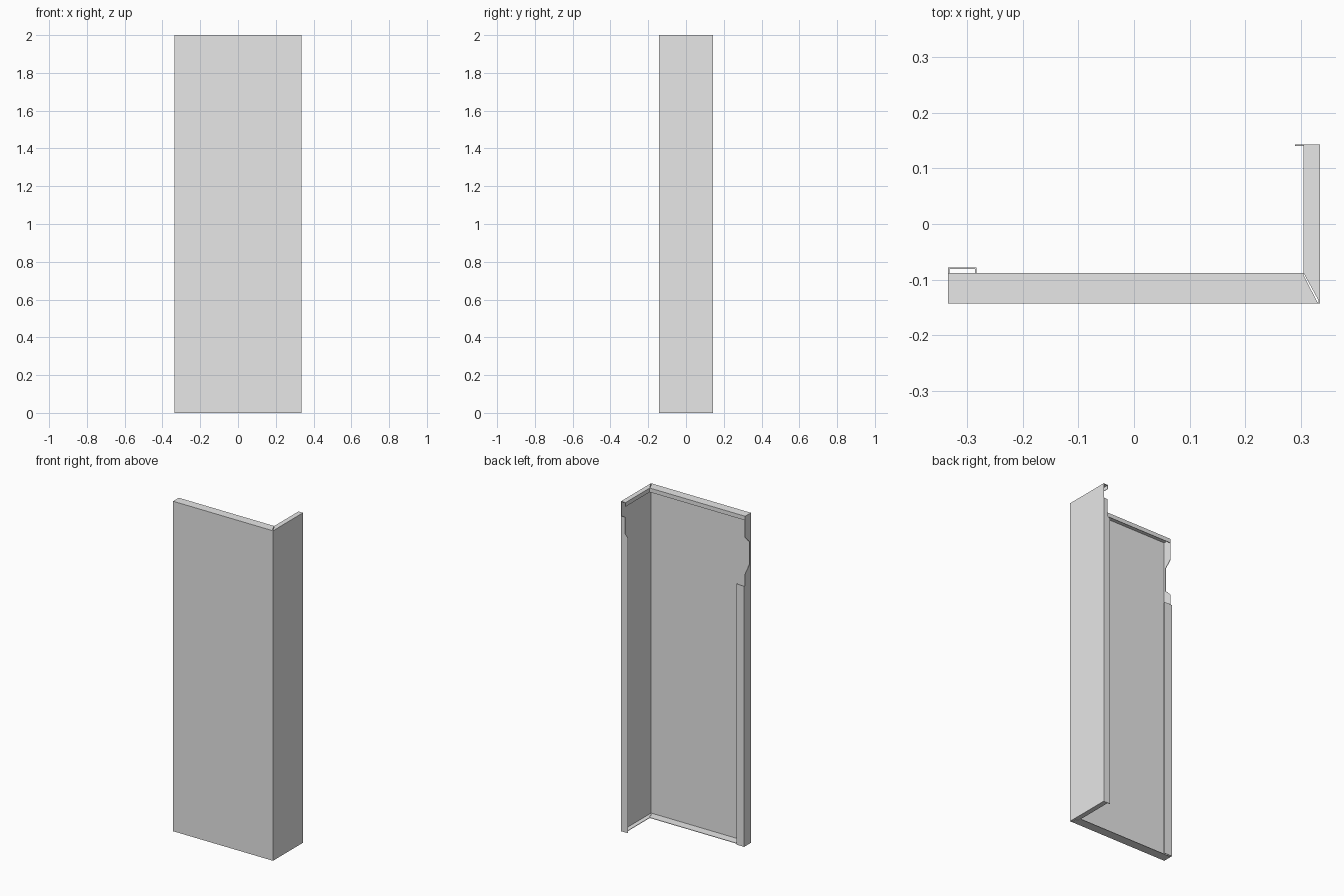
import bpy
import bmesh
from mathutils import Vector

cube = bpy.data.objects.get("Cube")
if cube:
    bpy.data.objects.remove(cube, do_unlink=True)

grey = bpy.data.materials.new("light_grey_metal")
grey.use_nodes = True
colour = (0.8, 0.8, 0.8, 1)
grey.diffuse_color = colour
grey.node_tree.nodes["Principled BSDF"].inputs["Base Color"].default_value = colour

# Overall extents, sheet thickness and depths of the folded edges
X, Y, H, T = 0.335, 0.143, 2.0, 0.003
FRONT_EDGE = -0.088
SIDE_EDGE = 0.305
LIP = 0.025


def sheet(name, outline, axis, start, end):
    """Extrude a flat outline along an axis; outline holds the other two coordinates in order."""
    def point(p, d):
        c = list(p)
        c.insert(axis, d)
        return Vector(c)

    bm = bmesh.new()
    face = bm.faces.new([bm.verts.new(point(p, start)) for p in outline])
    grown = bmesh.ops.extrude_face_region(bm, geom=[face])
    verts = [g for g in grown["geom"] if isinstance(g, bmesh.types.BMVert)]
    shift = point((0, 0), end - start)
    bmesh.ops.translate(bm, verts=verts, vec=shift)
    bmesh.ops.recalc_face_normals(bm, faces=bm.faces)
    mesh = bpy.data.meshes.new(name)
    bm.to_mesh(mesh)
    bm.free()
    mesh.materials.append(grey)
    obj = bpy.data.objects.new(name, mesh)
    bpy.context.collection.objects.link(obj)
    return obj


def rect(a0, a1, b0, b1):
    return [(a0, b0), (a1, b0), (a1, b1), (a0, b1)]


# Main panels meeting at the front corner
sheet("front_panel", rect(-X, X, 0, H), 1, -Y, -Y + T)
sheet("side_panel", rect(-Y, Y, 0, H), 0, X - T, X)

# Mitred folds along the top and bottom
front_fold = [(-X, -Y), (X - 0.004, -Y), (SIDE_EDGE - 0.002, FRONT_EDGE), (-X, FRONT_EDGE)]
side_fold = [(X, -Y), (X, Y), (SIDE_EDGE, Y), (SIDE_EDGE, FRONT_EDGE)]
for level, z in (("bottom", 0), ("top", H - T)):
    sheet(level + "_front_fold", front_fold, 2, z, z + T)
    sheet(level + "_side_fold", side_fold, 2, z, z + T)

# Lips hanging from the top folds
sheet("top_front_lip", rect(-X + T, SIDE_EDGE, H - LIP, H), 1, FRONT_EDGE - T, FRONT_EDGE)
sheet("top_side_lip", rect(FRONT_EDGE, Y, H - LIP, H), 0, SIDE_EDGE, SIDE_EDGE + T)

# Free edge of the front panel: notched flange, return plate and its hem
hem = -0.078
plate_top = 1.58
notch = -0.13
sheet("notched_edge_flange",
      [(-Y, 0), (hem, 0), (hem, plate_top), (FRONT_EDGE, plate_top),
       (FRONT_EDGE, 1.65), (notch, 1.69), (notch, 1.83),
       (FRONT_EDGE, 1.87), (FRONT_EDGE, H), (-Y, H)], 0, -X, -X + T)
sheet("return_plate", rect(-X, -0.283, 0, plate_top), 1, hem - T, hem)
sheet("return_plate_hem", rect(FRONT_EDGE, hem, 0, plate_top), 0, -0.283 - T, -0.283)

# Back edge of the side panel: flange stepped near the top
sheet("stepped_back_flange",
      [(X, 0), (0.29, 0), (0.29, 1.79), (0.309, 1.81), (0.309, 1.91), (X, 1.91)],
      1, Y - T, Y)
